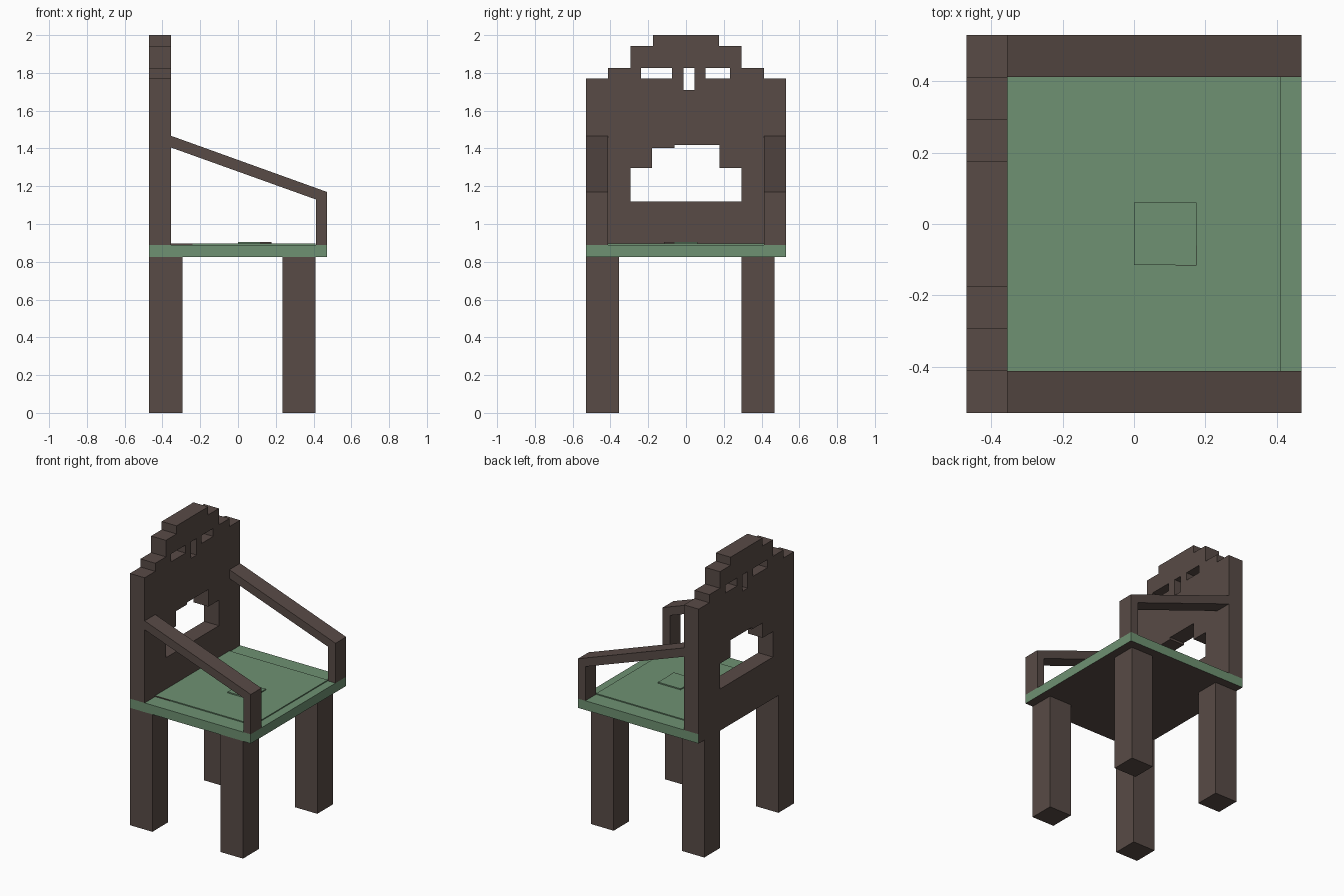
import bpy
import bmesh
from mathutils import Matrix

cube = bpy.data.objects.get("Cube")
if cube:
    bpy.data.objects.remove(cube, do_unlink=True)


def make_material(name, rgb):
    mat = bpy.data.materials.new(name)
    mat.use_nodes = True
    colour = (*rgb, 1.0)
    mat.diffuse_color = colour
    mat.node_tree.nodes["Principled BSDF"].inputs["Base Color"].default_value = colour
    return mat


WOOD = make_material("dark brown wood", (0.098, 0.070, 0.061))
FABRIC = make_material("soft green", (0.156, 0.283, 0.168))


def link(name, bm, *mats):
    mesh = bpy.data.meshes.new(name)
    bm.to_mesh(mesh)
    bm.free()
    for mat in mats:
        mesh.materials.append(mat)
    obj = bpy.data.objects.new(name, mesh)
    bpy.context.collection.objects.link(obj)
    return obj


def box(name, x, y, z, *mats):
    """Axis-aligned box from three (low, high) ranges."""
    bm = bmesh.new()
    bmesh.ops.create_cube(bm, size=1)
    for v in bm.verts:
        v.co = [lo + (c + 0.5) * (hi - lo) for c, (lo, hi) in zip(v.co, (x, y, z))]
    return link(name, bm, *mats)


def plate(name, outlines, thickness, matrix, mat):
    """Extruded flat shape; inner outlines become holes."""
    curve = bpy.data.curves.new(name, "CURVE")
    curve.dimensions = "2D"
    curve.fill_mode = "BOTH"
    curve.extrude = thickness / 2
    for points in outlines:
        spline = curve.splines.new("POLY")
        spline.points.add(len(points) - 1)
        for p, (u, v) in zip(spline.points, points):
            p.co = (u, v, 0, 1)
        spline.use_cyclic_u = True
    helper = bpy.data.objects.new(name + " helper", curve)
    bpy.context.collection.objects.link(helper)
    graph = bpy.context.evaluated_depsgraph_get()
    mesh = bpy.data.meshes.new_from_object(helper.evaluated_get(graph))
    bm = bmesh.new()
    bm.from_mesh(mesh)
    bpy.data.objects.remove(helper, do_unlink=True)
    bpy.data.curves.remove(curve)
    bpy.data.meshes.remove(mesh)
    bmesh.ops.remove_doubles(bm, verts=bm.verts, dist=0.0005)
    bmesh.ops.transform(bm, matrix=matrix, verts=bm.verts)
    bmesh.ops.recalc_face_normals(bm, faces=bm.faces)
    for f in bm.faces:
        f.smooth = False
        f.material_index = 0
    return link(name, bm, mat)


def rect(u0, u1, v0, v1):
    return [(u0, v0), (u1, v0), (u1, v1), (u0, v1)]


# Stepped backrest with a large opening and three small slots
half = [(0.53, 0.89), (0.53, 1.77), (0.412, 1.77), (0.412, 1.827),
        (0.294, 1.827), (0.294, 1.943), (0.176, 1.943), (0.176, 2.0)]
outline = half + [(-u, v) for u, v in reversed(half)]
opening = [(-0.295, 1.118), (0.295, 1.118), (0.295, 1.297), (0.177, 1.297),
           (0.177, 1.417), (-0.06, 1.417), (-0.06, 1.402), (-0.18, 1.402),
           (-0.18, 1.297), (-0.295, 1.297)]
slots = [rect(-0.237, -0.075, 1.77, 1.826), rect(0.103, 0.232, 1.77, 1.826),
         rect(-0.014, 0.046, 1.71, 1.826)]
to_yz = Matrix(((0, 0, 1, -0.4125), (1, 0, 0, 0), (0, 1, 0, 0), (0, 0, 0, 1)))
plate("backrest", [outline, opening] + slots, 0.115, to_yz, WOOD)

# Sloping armrests with their front posts
arm = [(-0.355, 1.467), (0.47, 1.17), (0.47, 0.89), (0.412, 0.89),
       (0.412, 1.13), (-0.355, 1.405)]
for side, y in (("left", 0.471), ("right", -0.471)):
    to_xz = Matrix(((1, 0, 0, 0), (0, 0, -1, y), (0, 1, 0, 0), (0, 0, 0, 1)))
    plate("armrest_" + side, [arm], 0.118, to_xz, WOOD)

# Four legs
for xname, x in (("rear", (-0.47, -0.295)), ("front", (0.235, 0.41))):
    for yname, y in (("right", (-0.53, -0.355)), ("left", (0.295, 0.468))):
        box(f"leg_{xname}_{yname}", x, y, (0, 0.826), WOOD)

# Seat: green, with wood on the underside and rear edge
seat = box("seat", (-0.47, 0.47), (-0.53, 0.53), (0.825, 0.89), FABRIC, WOOD)
for f in seat.data.polygons:
    f.material_index = int(f.normal.z < -0.5 or f.normal.x < -0.5)

# Thin cushion and the small square patch on it
box("cushion", (-0.355, 0.41), (-0.412, 0.412), (0.888, 0.897), FABRIC)
box("patch", (0.0, 0.175), (-0.115, 0.06), (0.896, 0.905), FABRIC)

# Wood-coloured edge strips
box("cushion_edge", (-0.355, -0.24), (-0.414, -0.412), (0.89, 0.897), WOOD)
box("patch_edge_side", (0.117, 0.175), (-0.117, -0.115), (0.897, 0.905), WOOD)
box("patch_edge_front", (0.175, 0.177), (-0.115, -0.06), (0.897, 0.905), WOOD)
